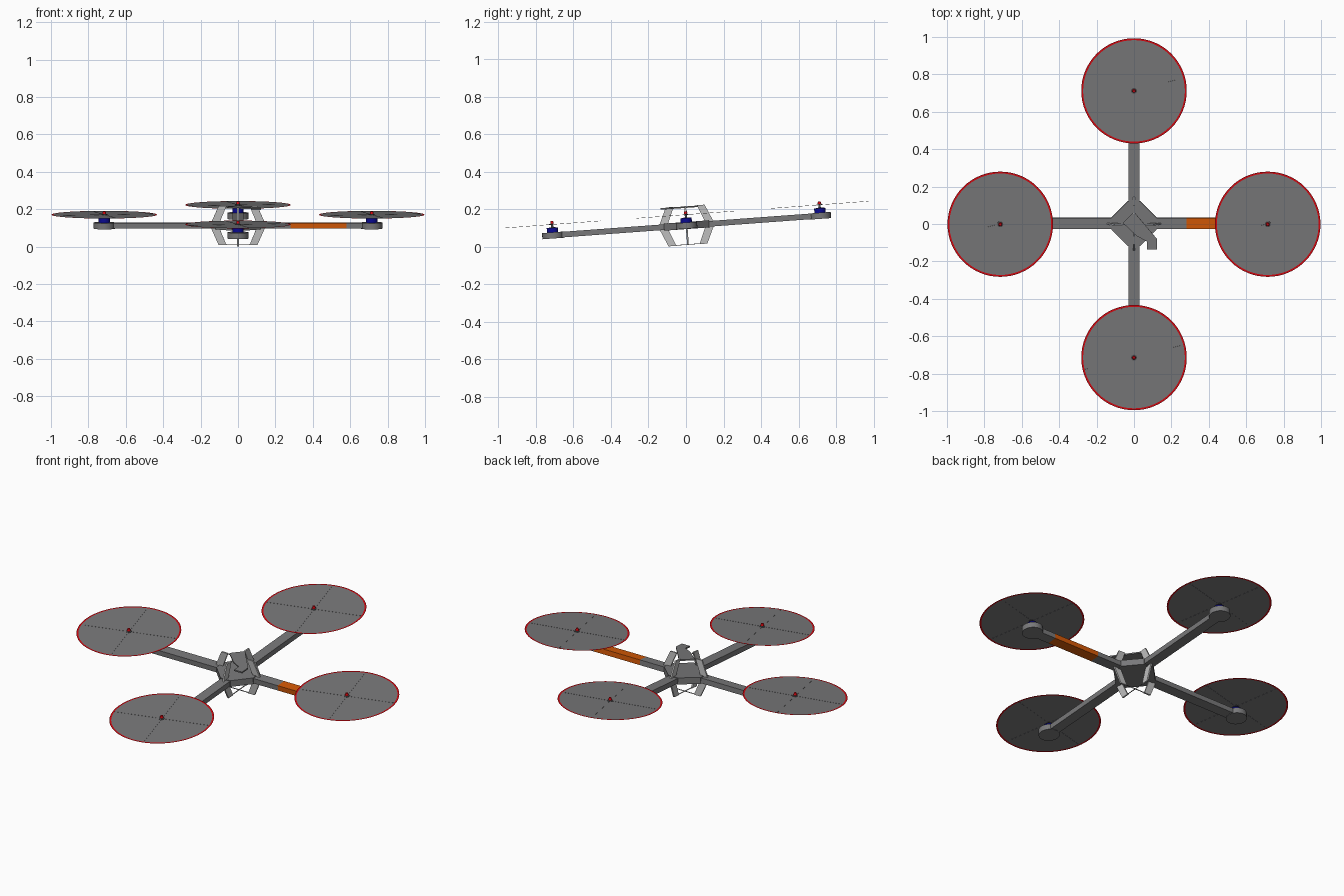
import bpy, bmesh, math
from mathutils import Matrix

if "Cube" in bpy.data.objects:
    bpy.data.objects.remove(bpy.data.objects["Cube"])

# Whole craft is pitched nose-down around x
TILT = Matrix.Translation((0, 0.003, 0.113)) @ Matrix.Rotation(math.radians(4.2), 4, 'X')


def material(name, rgb):
    m = bpy.data.materials.new(name)
    m.use_nodes = True
    m.diffuse_color = (*rgb, 1)
    m.node_tree.nodes["Principled BSDF"].inputs["Base Color"].default_value = (*rgb, 1)
    return m


GREY = material("frame grey", (0.19, 0.19, 0.195))
LIGHT = material("light grey", (0.52, 0.52, 0.52))
DARK = material("dark grey", (0.09, 0.09, 0.095))
ORANGE = material("orange", (0.66, 0.1, 0.002))
RED = material("red", (0.68, 0.002, 0.005))
BLUE = material("motor blue", (0.003, 0.003, 0.3))


def finish(name, bm, mats, place=Matrix(), smooth=False):
    bmesh.ops.recalc_face_normals(bm, faces=bm.faces)
    me = bpy.data.meshes.new(name)
    bm.to_mesh(me)
    bm.free()
    me.transform(TILT @ place)
    for m in mats:
        me.materials.append(m)
    ob = bpy.data.objects.new(name, me)
    bpy.context.collection.objects.link(ob)
    if smooth:
        bpy.ops.object.select_all(action='DESELECT')
        ob.select_set(True)
        bpy.context.view_layer.objects.active = ob
        bpy.ops.object.shade_smooth_by_angle(angle=math.radians(35))


def prism(name, pts, depth, mat, place=Matrix()):
    """Extrude an xy outline upward by depth."""
    bm = bmesh.new()
    f = bm.faces.new([bm.verts.new((x, y, 0)) for x, y in pts])
    r = bmesh.ops.extrude_face_region(bm, geom=[f])
    bmesh.ops.translate(bm, vec=(0, 0, depth),
                        verts=[v for v in r["geom"] if isinstance(v, bmesh.types.BMVert)])
    finish(name, bm, [mat], place)


def box(name, x0, x1, y0, y1, z0, z1, mat, place=Matrix()):
    pts = [(x0, y0), (x1, y0), (x1, y1), (x0, y1)]
    prism(name, pts, z1 - z0, mat, place @ Matrix.Translation((0, 0, z0)))


def cylinder(name, r0, r1, z0, z1, mat, place, sides=24):
    bm = bmesh.new()
    bmesh.ops.create_cone(bm, cap_ends=True, segments=sides, radius1=r0, radius2=r1, depth=z1 - z0)
    finish(name, bm, [mat], place @ Matrix.Translation((0, 0, (z0 + z1) / 2)), True)


def rotor_disc(name, place):
    """Thin swept disc with a painted rim."""
    bm = bmesh.new()
    bmesh.ops.create_circle(bm, cap_ends=True, segments=64, radius=0.282)
    rim = bmesh.ops.inset_region(bm, faces=bm.faces[:], thickness=0.01, use_boundary=True)["faces"]
    for f in rim:
        f.material_index = 1
    finish(name, bm, [GREY, RED], place @ Matrix.Translation((0, 0, 0.058)))


# Central hub: octagon with short sides facing the arms
a, b = 0.12, 0.032
hub = [(a, -b), (a, b), (b, a), (-b, a), (-a, b), (-a, -b), (-b, -a), (b, -a)]
prism("hub", hub, 0.038, GREY, Matrix.Translation((0, 0, -0.019)))

# Upper equipment plate pointing to the front left corner
tongue = [(-0.06, 0.01), (0.0, 0.07), (0.05, 0.01), (0.122, -0.075),
          (0.122, -0.132), (0.07, -0.132), (0.07, -0.09), (0.015, -0.06)]
prism("equipment_plate", tongue, 0.008, GREY, Matrix.Translation((0, 0, 0.094)))

# Bent guard profile: radius against height
fin = [(0.062, 0.104), (0.104, 0.104), (0.15, 0.0), (0.104, -0.104), (0.062, -0.104), (0.105, 0.0)]
ARM_R = 0.715

for i, side in enumerate(("left", "rear", "right", "front")):
    turn = Matrix.Rotation(math.pi / 2 * i, 4, 'Z')
    tip = turn @ Matrix.Translation((ARM_R, 0, 0))

    # Arm, with an orange marker section on the left one
    if side == "left":
        spans = [(0.1, 0.28, GREY, "inner"), (0.28, 0.58, ORANGE, "marker"), (0.58, ARM_R, GREY, "outer")]
    else:
        spans = [(0.1, ARM_R, GREY, "full")]
    for x0, x1, mat, tag in spans:
        box(f"{side}_arm_{tag}", x0, x1, -0.03, 0.03, -0.015, 0.015, mat, turn)

    # Guard fin standing in the plane of the arm, with thin braces to the centre
    prism(f"{side}_guard_fin", fin, 0.009, LIGHT,
          turn @ Matrix.Translation((0, 0.0045, 0)) @ Matrix.Rotation(math.pi / 2, 4, 'X'))
    for label, z in (("upper", 0.098), ("lower", -0.103)):
        box(f"{side}_{label}_brace", 0, 0.07, -0.002, 0.002, z, z + 0.003, GREY, turn)

    # Motor stack
    cylinder(f"{side}_motor_pod", 0.057, 0.057, -0.017, 0.016, GREY, tip)
    cylinder(f"{side}_motor", 0.03, 0.03, 0.016, 0.04, BLUE, tip)
    cylinder(f"{side}_motor_cap", 0.028, 0.012, 0.04, 0.043, DARK, tip)
    cylinder(f"{side}_shaft", 0.006, 0.006, 0.043, 0.066, DARK, tip, 12)
    cylinder(f"{side}_spinner", 0.01, 0.007, 0.063, 0.076, RED, tip, 12)

    # Rotor, same heading on every arm
    spot = Matrix.Translation(tip.to_translation())
    rotor_disc(f"{side}_rotor_disc", spot)
    for k in range(2):
        spin = spot @ Matrix.Rotation(math.radians(14 + 90 * k), 4, 'Z')
        box(f"{side}_blade_{k + 1}", -0.27, 0.27, -0.0025, 0.0025, 0.0572, 0.0588, GREY, spin)
    cylinder(f"{side}_rotor_hub", 0.016, 0.016, 0.0565, 0.0605, DARK, spot, 16)
